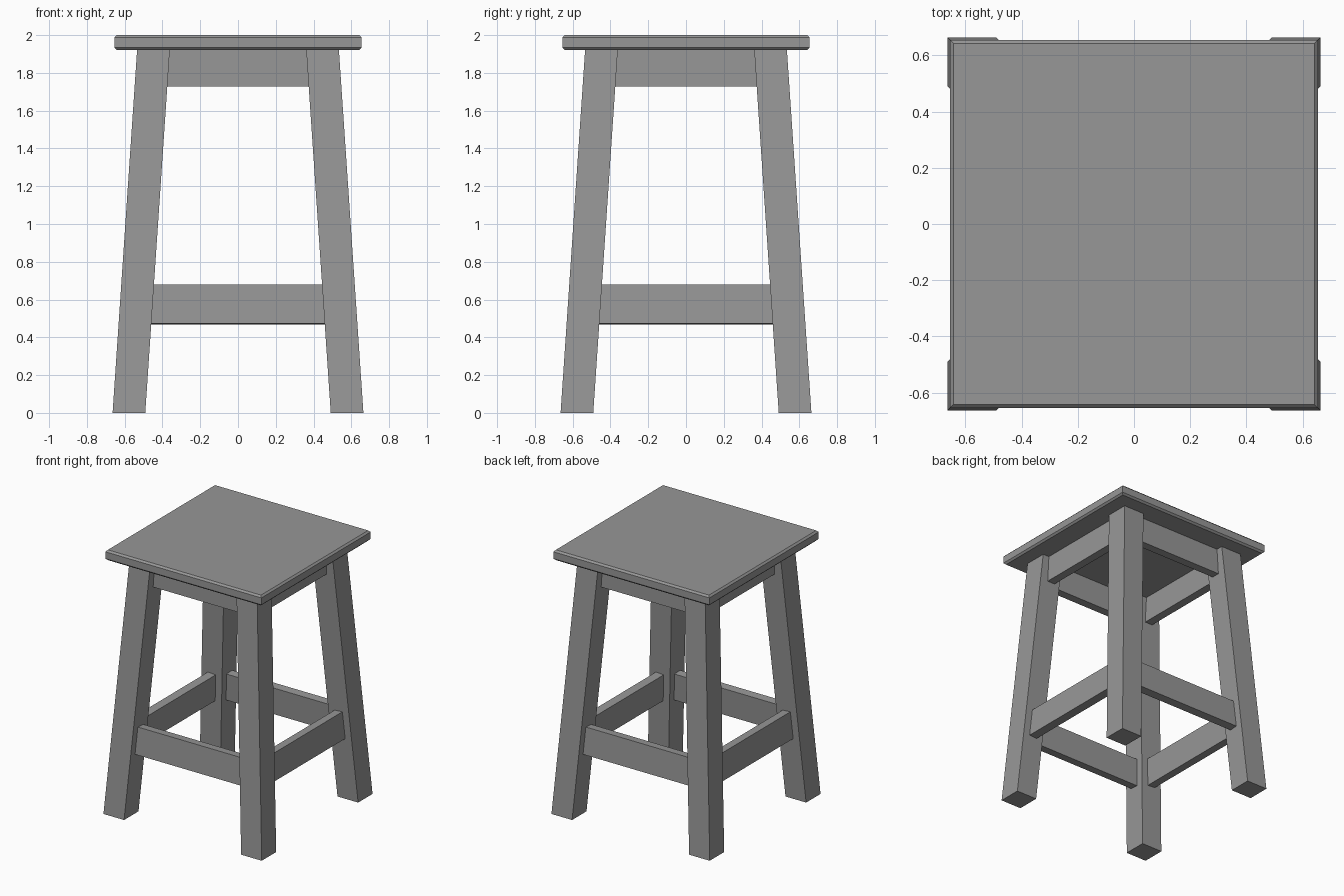
import bpy, bmesh
from math import radians
from mathutils import Matrix

if "Cube" in bpy.data.objects:
    bpy.data.objects.remove(bpy.data.objects["Cube"])

SPLAY = 0.13 / 1.925      # inward lean of the legs per unit height

# Dark grey finish shared by every part
grey = bpy.data.materials.new("dark_grey")
grey.diffuse_color = (0.31, 0.31, 0.31, 1)
grey.use_nodes = True
grey.node_tree.nodes["Principled BSDF"].inputs["Base Color"].default_value = grey.diffuse_color


def finish(bm, name):
    bmesh.ops.recalc_face_normals(bm, faces=bm.faces)
    me = bpy.data.meshes.new(name)
    bm.to_mesh(me)
    bm.free()
    me.materials.append(grey)
    ob = bpy.data.objects.new(name, me)
    bpy.context.collection.objects.link(ob)
    return ob


def box(x0, x1, y0, y1, z0, z1):
    bm = bmesh.new()
    bmesh.ops.create_cube(bm, size=1)
    for v in bm.verts:
        v.co = (x1 if v.co.x > 0 else x0,
                y1 if v.co.y > 0 else y0,
                z1 if v.co.z > 0 else z0)
    return bm


# Seat: square slab, chamfered along its top and bottom rims
bm = box(-0.655, 0.655, -0.655, 0.655, 1.922, 2.0)
rims = [e for e in bm.edges if abs(e.verts[0].co.z - e.verts[1].co.z) < 1e-5]
bmesh.ops.bevel(bm, geom=rims, offset=0.013, segments=1, affect='EDGES')
finish(bm, "seat")

# Legs: square posts leaning inwards on both axes
for sx, sy, name in ((-1, -1, "front_left"), (1, -1, "front_right"),
                     (-1, 1, "back_left"), (1, 1, "back_right")):
    bm = box(0.491, 0.664, 0.491, 0.664, 0, 1.93)
    for v in bm.verts:
        v.co.x = sx * (v.co.x - SPLAY * v.co.z)
        v.co.y = sy * (v.co.y - SPLAY * v.co.z)
    finish(bm, name + "_leg")

# Aprons (upright) and stretchers (leaning with the legs) on all four sides
for i, side in enumerate(("front", "right", "back", "left")):
    turn = Matrix.Rotation(radians(90 * i), 4, 'Z')

    bm = box(-0.45, 0.45, -0.482, -0.418, 1.728, 1.93)
    bm.transform(turn)
    finish(bm, side + "_apron")

    bm = box(-0.52, 0.52, -0.0325, 0.0325, -0.103, 0.103)
    lean = Matrix.Rotation(-SPLAY, 4, 'X')
    bm.transform(turn @ Matrix.Translation((0, -0.5385, 0.574)) @ lean)
    finish(bm, side + "_stretcher")
